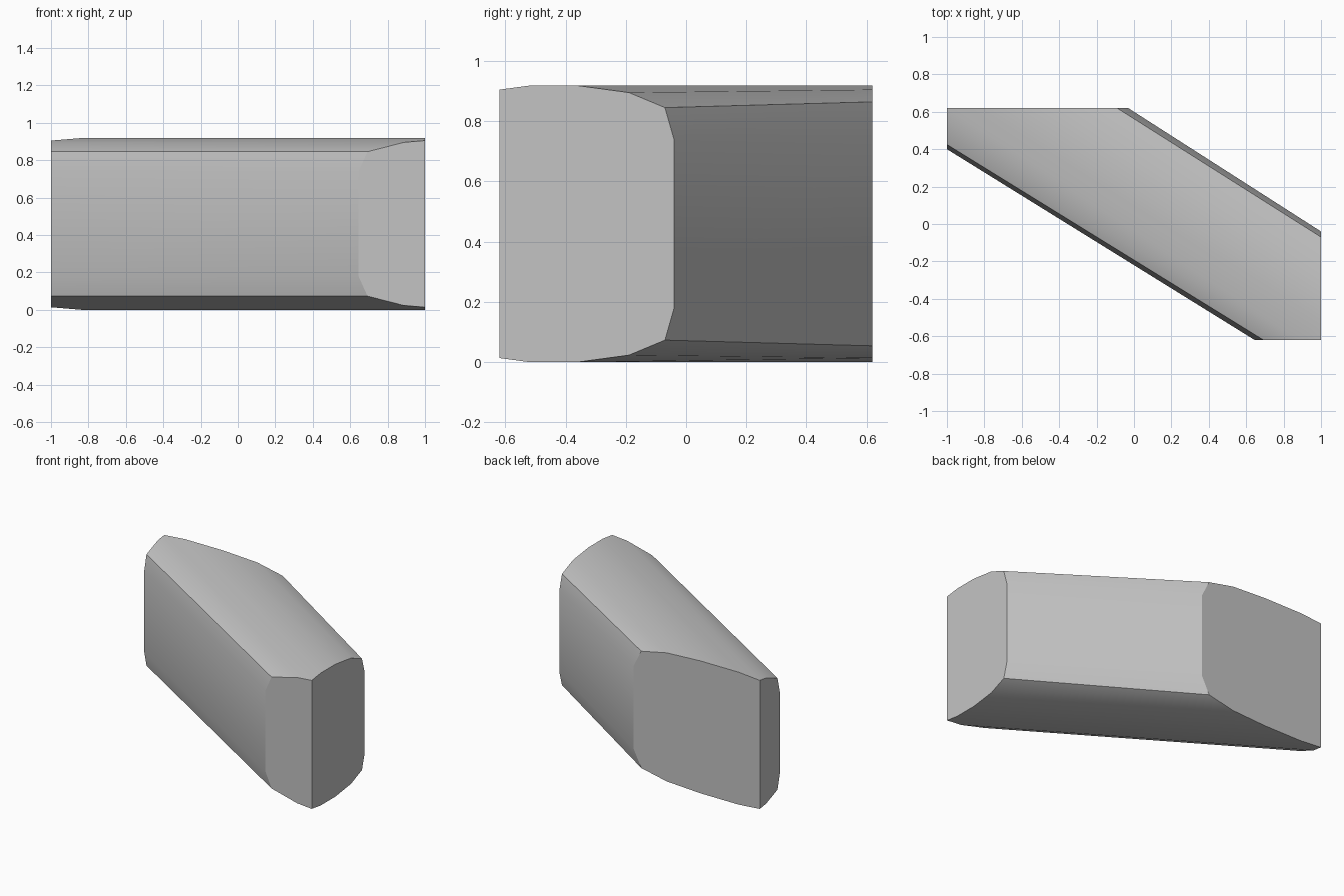
import bpy
import bmesh
import math

cube = bpy.data.objects.get("Cube")
if cube:
    bpy.data.objects.remove(cube)

MID = 0.459     # mid height
LIMIT = 0.62    # half depth

# Upper half outlines (y, height), front to back, at the two ends in x
RIGHT_END = [(-0.84, 0.74), (-0.81, 0.845), (-0.69, 0.895), (-0.52, 0.918),
             (-0.36, 0.918), (-0.19, 0.895), (-0.07, 0.845), (-0.04, 0.74)]
LEFT_END = [(0.40, 0.74), (0.425, 0.845), (0.55, 0.895), (0.72, 0.918),
            (0.91, 0.918), (1.07, 0.91), (1.195, 0.88), (1.24, 0.75)]


def closed_ring(bm, x, half):
    """Mirror the upper outline about mid height into a closed ring."""
    lower = [(y, 2 * MID - z) for y, z in reversed(half)]
    return [bm.verts.new((x, y, z)) for y, z in half + lower]


# Slanted rounded bar between the two ends
bm = bmesh.new()
left = closed_ring(bm, -1, LEFT_END)
right = closed_ring(bm, 1, RIGHT_END)
count = len(left)
for i in range(count):
    j = (i + 1) % count
    bm.faces.new((left[i], left[j], right[j], right[i]))
bm.faces.new(left)
bm.faces.new(right)

# Flat cuts at the front and back, each closed with a cap
for side in (-1, 1):
    cut = bmesh.ops.bisect_plane(
        bm, geom=bm.verts[:] + bm.edges[:] + bm.faces[:],
        plane_co=(0, side * LIMIT, 0), plane_no=(0, side, 0),
        clear_outer=True)
    rim = [e for e in cut["geom_cut"] if isinstance(e, bmesh.types.BMEdge)]
    bmesh.ops.contextual_create(bm, geom=rim)
bmesh.ops.recalc_face_normals(bm, faces=bm.faces[:])

mesh = bpy.data.meshes.new("slanted_block")
bm.to_mesh(mesh)
bm.free()
block = bpy.data.objects.new("slanted_block", mesh)
bpy.context.collection.objects.link(block)

# Plain grey
grey = bpy.data.materials.new("plain_grey")
grey.use_nodes = True
colour = (0.55, 0.55, 0.55, 1)
grey.diffuse_color = colour
grey.node_tree.nodes["Principled BSDF"].inputs["Base Color"].default_value = colour
mesh.materials.append(grey)

# Soft shading across the rounded sides, crisp ridges and caps
bpy.ops.object.select_all(action="DESELECT")
block.select_set(True)
bpy.context.view_layer.objects.active = block
bpy.ops.object.shade_smooth_by_angle(angle=math.radians(30))
